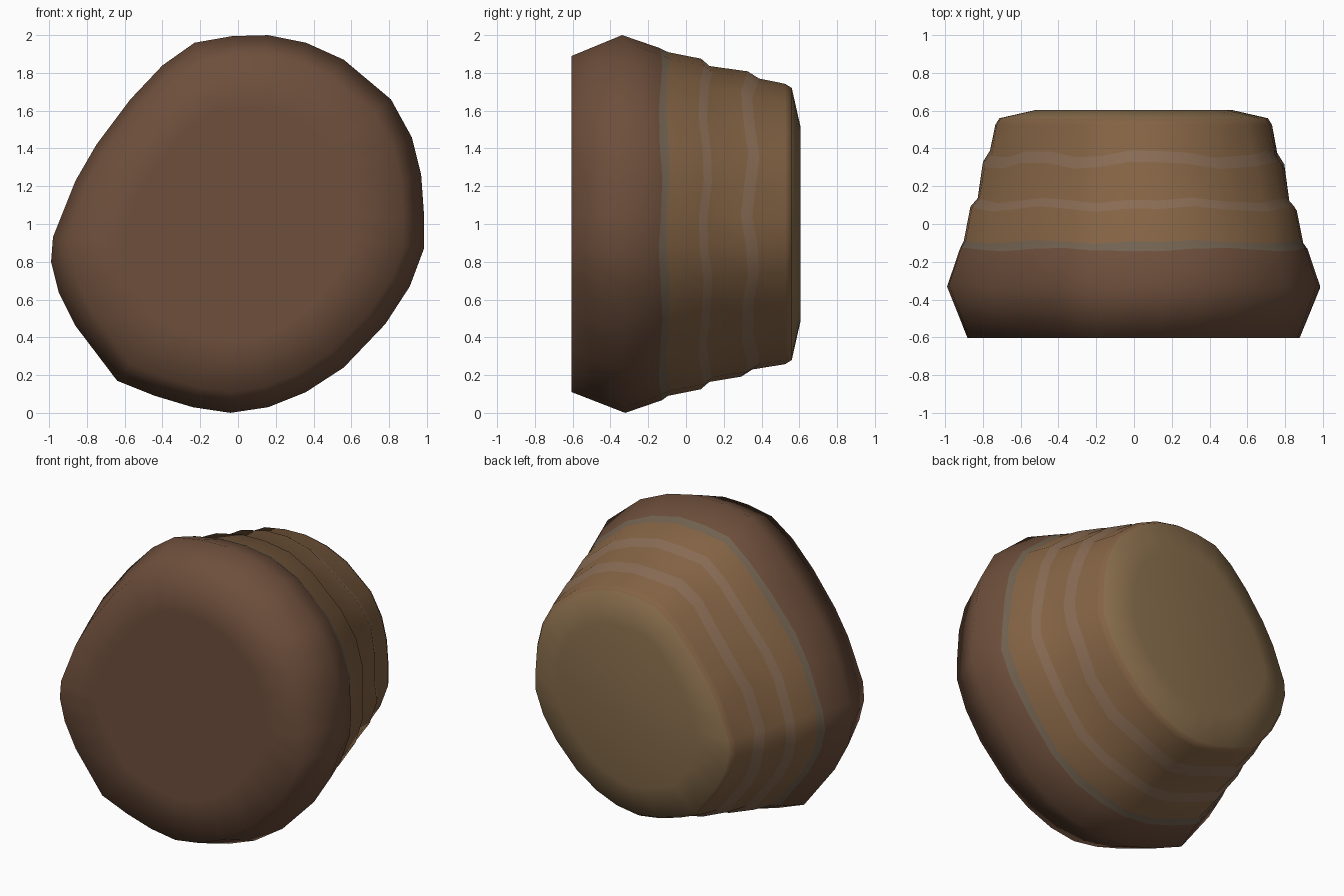
import bpy, bmesh, math

if "Cube" in bpy.data.objects:
    bpy.data.objects.remove(bpy.data.objects["Cube"])

# Widest cross-section (x, z), listed around the rock
OUTLINE = [(0.16, 2.0), (0.36, 1.96), (0.56, 1.87), (0.81, 1.66), (0.92, 1.46),
           (0.97, 1.26), (0.985, 1.05), (0.985, 0.87), (0.91, 0.67), (0.78, 0.47),
           (0.56, 0.24), (0.36, 0.11), (0.16, 0.03), (-0.04, 0.0), (-0.24, 0.03),
           (-0.44, 0.09), (-0.64, 0.17), (-0.86, 0.46), (-0.95, 0.64), (-0.99, 0.80),
           (-0.98, 0.93), (-0.86, 1.23), (-0.75, 1.42), (-0.57, 1.66), (-0.40, 1.84),
           (-0.23, 1.96), (-0.03, 1.995)]

# Rings front to back: y, scale about the axis, wobble, material of the strip after it
BROWN, TAN, GREY, PINK, END = range(5)
RINGS = [(-0.605, 0.62, 0, BROWN), (-0.605, 0.89, 0, BROWN), (-0.33, 1.0, 0.01, BROWN),
         (-0.135, 0.933, 0.01, GREY), (-0.095, 0.91, 0.01, TAN),
         (0.08, 0.875, 0.015, PINK), (0.125, 0.836, 0.015, TAN),
         (0.31, 0.808, 0.02, PINK), (0.37, 0.77, 0.02, TAN),
         (0.525, 0.742, 0, TAN), (0.56, 0.72, 0, END), (0.605, 0.52, 0, END)]

COLOURS = [("dark_brown", (0.155, 0.078, 0.045)), ("tan_brown", (0.23, 0.125, 0.058)),
           ("grey_band", (0.17, 0.125, 0.083)), ("pink_band", (0.25, 0.15, 0.09)),
           ("pale_end", (0.24, 0.15, 0.07))]

mesh = bpy.data.meshes.new("layered_rock")
rock = bpy.data.objects.new("layered_rock", mesh)
bpy.context.collection.objects.link(rock)
for name, rgb in COLOURS:
    mat = bpy.data.materials.new(name)
    mat.diffuse_color = (*rgb, 1)
    mat.use_nodes = True
    mat.node_tree.nodes["Principled BSDF"].inputs["Base Color"].default_value = mat.diffuse_color
    mesh.materials.append(mat)

# Loft the stepped rings
bm = bmesh.new()
n = len(OUTLINE)
loops = []
for y, s, wobble, _ in RINGS:
    phase = round(y * 4)
    loops.append([bm.verts.new((x * s,
                                y + wobble * math.sin(1.7 * i + phase),
                                1 + (z - 1) * s)) for i, (x, z) in enumerate(OUTLINE)])
for a, b, ring in zip(loops, loops[1:], RINGS):
    for i in range(n):
        j = (i + 1) % n
        bm.faces.new((a[i], a[j], b[j], b[i])).material_index = ring[3]

# Flat ends
bm.faces.new(loops[0]).material_index = BROWN
bm.faces.new(loops[-1]).material_index = END
bmesh.ops.recalc_face_normals(bm, faces=bm.faces[:])
for f in bm.faces:
    f.smooth = True
bm.to_mesh(mesh)
bm.free()
